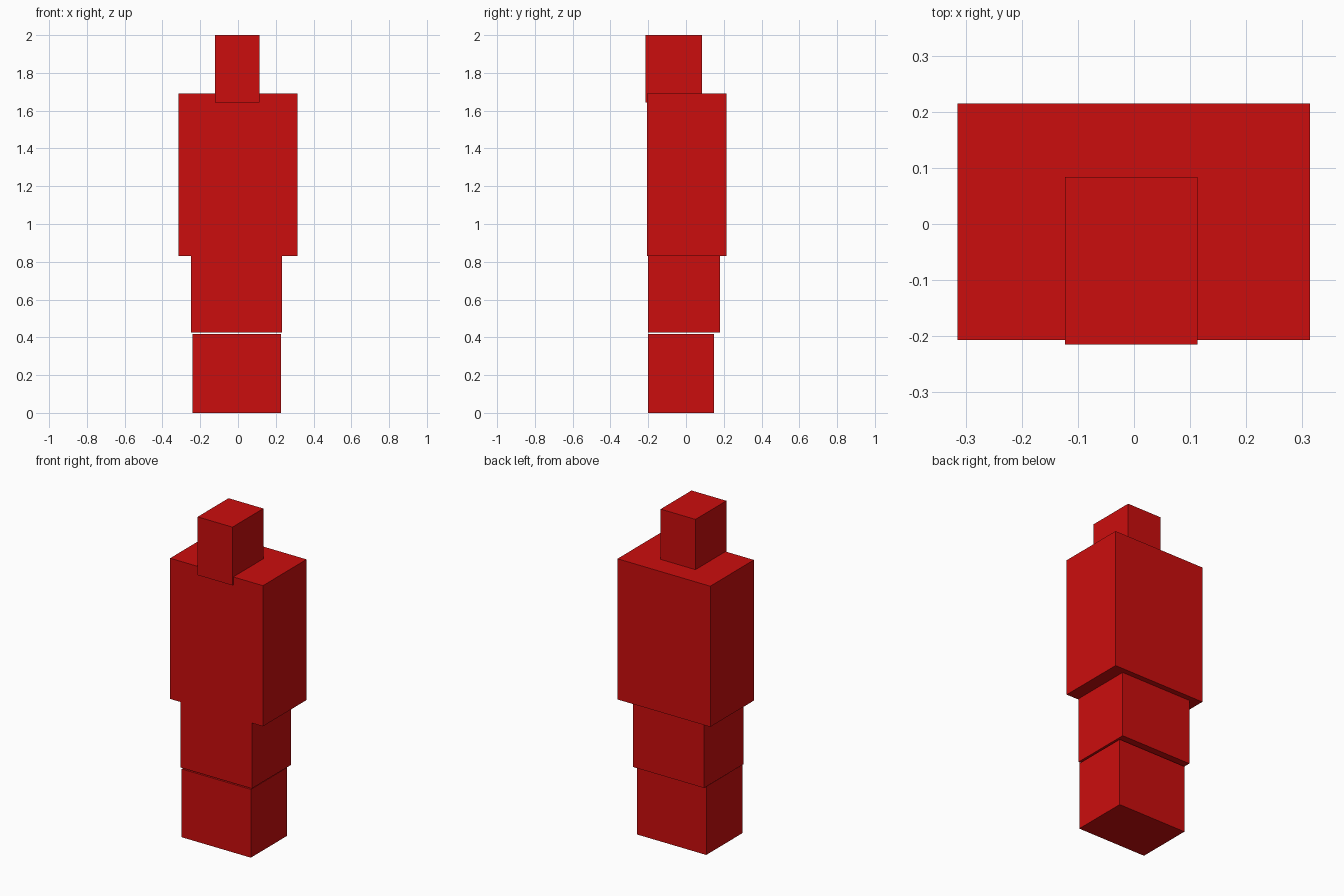
import bpy
from mathutils import Vector

if "Cube" in bpy.data.objects:
    bpy.data.objects.remove(bpy.data.objects["Cube"])

red = bpy.data.materials.new("red")
red.diffuse_color = (0.6, 0.004, 0.004, 1)
red.use_nodes = True
red.node_tree.nodes["Principled BSDF"].inputs["Base Color"].default_value = red.diffuse_color


def box(name, low, high):
    """Axis-aligned box between two corners."""
    low, high = Vector(low), Vector(high)
    bpy.ops.mesh.primitive_cube_add(size=1, location=(low + high) / 2)
    part = bpy.context.object
    part.name = name
    part.scale = high - low
    bpy.ops.object.transform_apply(location=False, rotation=False, scale=True)
    part.data.materials.append(red)


# Stacked body blocks, bottom to top
box("lower_legs", (-0.241, -0.201, 0.0), (0.228, 0.148, 0.418))
box("upper_legs", (-0.249, -0.201, 0.425), (0.234, 0.181, 0.83))
box("torso", (-0.315, -0.207, 0.83), (0.314, 0.215, 1.692))

# Head sinks slightly into the torso and juts out at the front
box("head", (-0.123, -0.215, 1.643), (0.113, 0.084, 2.0))
